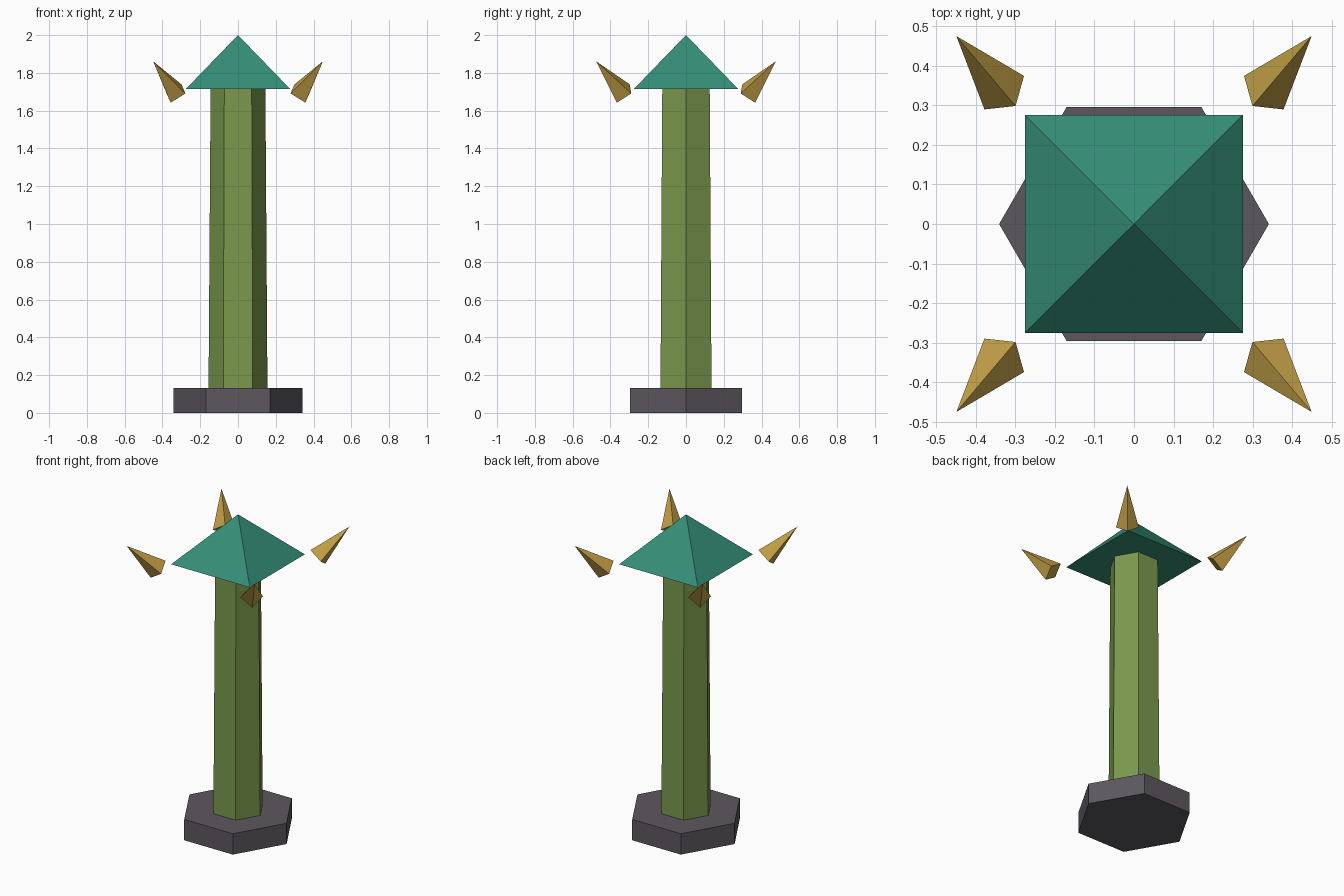
import bpy, bmesh, math
from mathutils import Matrix, Vector

cube = bpy.data.objects.get("Cube")
if cube:
    bpy.data.objects.remove(cube, do_unlink=True)


def material(name, *rgb):
    linear = [((c / 255 + 0.055) / 1.055) ** 2.4 for c in rgb] + [1.0]
    mat = bpy.data.materials.new(name)
    mat.use_nodes = True
    mat.diffuse_color = linear
    mat.node_tree.nodes["Principled BSDF"].inputs["Base Color"].default_value = linear
    return mat


def tapered(name, mat, sides, r_bottom, r_top, height, frame, turn=0.0):
    """Flat-sided prism, frustum or (with r_top = 0) pyramid along the frame's z."""
    bm = bmesh.new()

    def ring(r, z):
        angles = [turn + math.tau * i / sides for i in range(sides)]
        return [bm.verts.new((r * math.cos(a), r * math.sin(a), z)) for a in angles]

    low = ring(r_bottom, 0)
    bm.faces.new(low)
    if r_top > 0:
        high = ring(r_top, height)
        bm.faces.new(high)
    else:
        high = [bm.verts.new((0, 0, height))] * sides
    for i in range(sides):
        j = (i + 1) % sides
        corners = [low[i], low[j], high[j], high[i]]
        bm.faces.new(list(dict.fromkeys(corners)))
    bm.transform(frame)
    bmesh.ops.recalc_face_normals(bm, faces=bm.faces)
    mesh = bpy.data.meshes.new(name)
    bm.to_mesh(mesh)
    bm.free()
    mesh.materials.append(mat)
    obj = bpy.data.objects.new(name, mesh)
    bpy.context.collection.objects.link(obj)
    return obj


stone = material("dark stone", 92, 87, 95)
green = material("moss green", 122, 153, 76)
teal = material("teal roof", 53, 143, 120)
gold = material("old gold", 194, 159, 71)


def up(z):
    return Matrix.Translation((0, 0, z))


# Base, column and roof
tapered("base", stone, 6, 0.341, 0.341, 0.132, up(0))
tapered("column", green, 6, 0.156, 0.145, 1.583, up(0.132))
tapered("roof", teal, 4, 0.276 * math.sqrt(2), 0, 0.285, up(1.715), math.pi / 4)

# Four floating spikes pointing up and outward from the roof corners
foot, tip = Vector((0.328, 0.332, 1.691)), Vector((0.449, 0.475, 1.861))
axis = (tip - foot).normalized()
side = axis.cross(Vector((0, 0, 1))).normalized()
frame = Matrix((side, axis.cross(side), axis)).transposed().to_4x4()
frame.translation = foot
spikes = tapered("corner_spikes", gold, 4, 0.0655, 0, (tip - foot).length, frame)
mirror = spikes.modifiers.new("four corners", "MIRROR")
mirror.use_axis = (True, True, False)
mirror.use_mirror_merge = False
